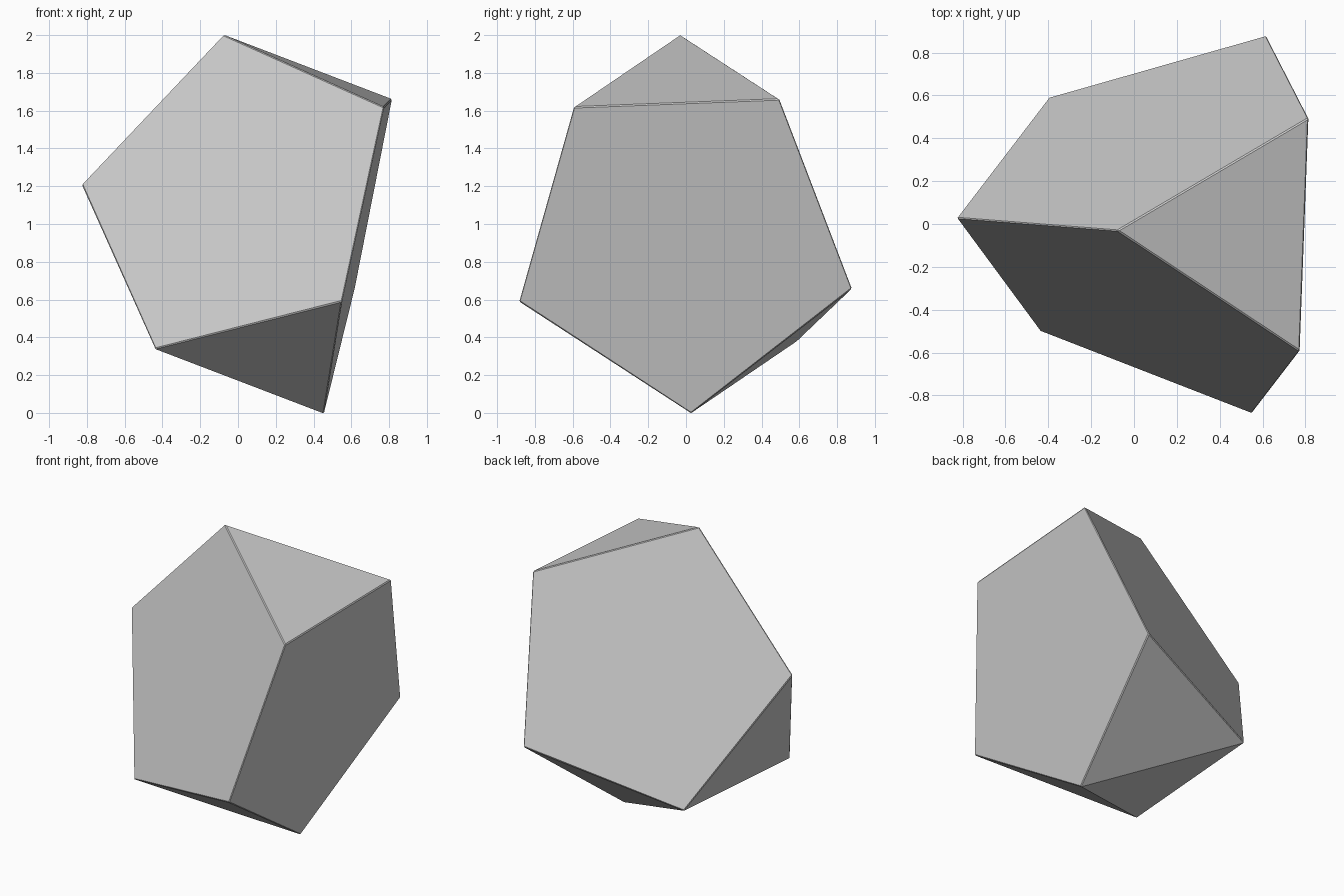
import bpy, bmesh, math
from mathutils import Vector, Matrix

cube = bpy.data.objects.get("Cube")
if cube:
    bpy.data.objects.remove(cube, do_unlink=True)

# Plain grey material
grey = bpy.data.materials.new("light grey")
grey.use_nodes = True
colour = (0.6, 0.6, 0.6, 1)
grey.diffuse_color = colour
grey.node_tree.nodes["Principled BSDF"].inputs["Base Color"].default_value = colour

# Tilted frame: three-fold axis, direction of the first corner, and their cross product
EDGE = 1.092
axis = Vector((0.382, -0.050, 0.922)).normalized()
side = Vector((-0.921, 0.02, 0.384))
side = (side - axis * side.dot(axis)).normalized()
frame = Matrix((side, axis.cross(side), axis)).transposed()
centre = Vector((0.188, -0.002, 1.0))

# Icosahedron with three corners cut away: three rings of three corners
phi = (1 + math.sqrt(5)) / 2
ring = EDGE / math.sqrt(3)
height = EDGE * phi ** 2 / (2 * math.sqrt(3))
waist = height / phi ** 3
bm = bmesh.new()


def corner_ring(radius, z, turn):
    angles = [math.radians(turn + 120 * i) for i in range(3)]
    return [bm.verts.new(centre + frame @ Vector(
        (radius * math.cos(a), radius * math.sin(a), z))) for a in angles]


top = corner_ring(ring, height, 0)
middle = corner_ring(ring * phi, -waist, 0)
bottom = corner_ring(ring, -height, 60)

# Two end triangles, three pentagons and three lower triangles
bm.faces.new(top)
bm.faces.new(bottom[::-1])
for i in range(3):
    j = (i + 1) % 3
    bm.faces.new((top[i], middle[i], bottom[i], middle[j], top[j]))
    bm.faces.new((middle[i], bottom[i - 1], bottom[i]))
bmesh.ops.recalc_face_normals(bm, faces=bm.faces)

mesh = bpy.data.meshes.new("faceted_solid")
bm.to_mesh(mesh)
bm.free()
mesh.materials.append(grey)
solid = bpy.data.objects.new("faceted_solid", mesh)
bpy.context.collection.objects.link(solid)

# Fine chamfer along the sharp pentagon edges
chamfer = solid.modifiers.new("chamfer", 'BEVEL')
chamfer.width = 0.006
chamfer.segments = 1
chamfer.limit_method = 'ANGLE'
chamfer.angle_limit = math.radians(60)
